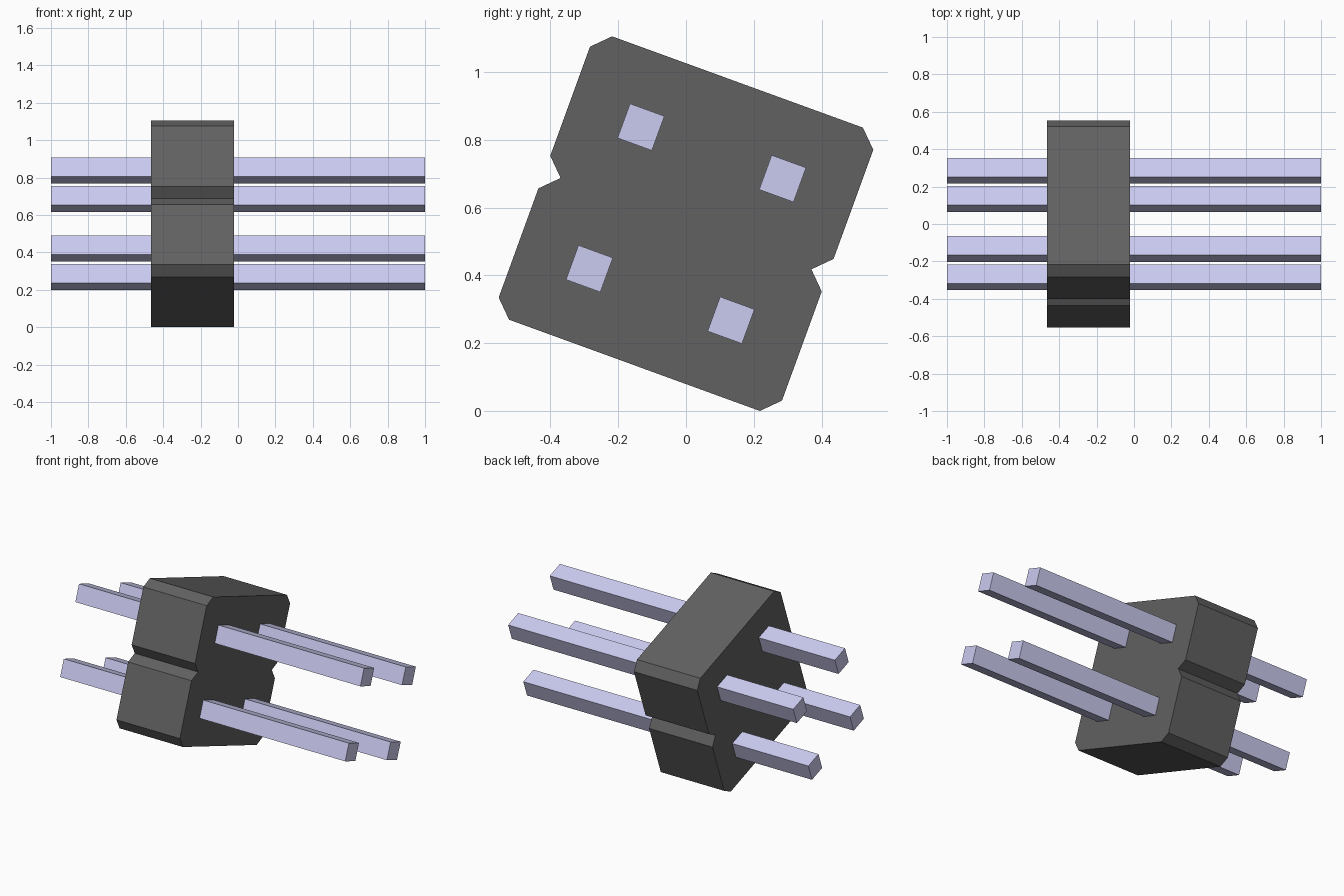
import bpy, bmesh
from math import radians
from mathutils import Matrix

if "Cube" in bpy.data.objects:
    bpy.data.objects.remove(bpy.data.objects["Cube"])

TILT = Matrix.Translation((0, 0, 0.5525)) @ Matrix.Rotation(radians(-20), 4, 'X')


def material(name, colour):
    mat = bpy.data.materials.new(name)
    mat.diffuse_color = colour
    mat.use_nodes = True
    mat.node_tree.nodes["Principled BSDF"].inputs["Base Color"].default_value = mat.diffuse_color
    return mat


def prism(name, profile, x0, x1, mat):
    """Extrude a (y, z) profile along x, then tilt the result."""
    bm = bmesh.new()
    face = bm.faces.new([bm.verts.new((x0, y, z)) for y, z in profile])
    out = bmesh.ops.extrude_face_region(bm, geom=[face])
    moved = [g for g in out["geom"] if isinstance(g, bmesh.types.BMVert)]
    bmesh.ops.translate(bm, verts=moved, vec=(x1 - x0, 0, 0))
    bmesh.ops.recalc_face_normals(bm, faces=bm.faces)
    bm.transform(TILT)
    mesh = bpy.data.meshes.new(name)
    bm.to_mesh(mesh)
    bm.free()
    mesh.materials.append(mat)
    obj = bpy.data.objects.new(name, mesh)
    bpy.context.collection.objects.link(obj)
    return obj


plastic = material("dark_plastic", (0.12, 0.12, 0.12, 1))
metal = material("pin_metal", (0.6, 0.6, 0.88, 1))

# Housing: chamfered square block with a V notch in each side
H, C = 0.4445, 0.051
half = [(-H + C, H), (-H, H - C), (-H, C), (-H + C, 0),
        (-H, -C), (-H, -H + C), (-H + C, -H)]
prism("housing", half + [(-y, -z) for y, z in half], -0.466, -0.0215, plastic)

# Pins: two by two square bars running through the housing
P, R = 0.2222, 0.054
for row, v in (("upper", P), ("lower", -P)):
    for side, u in (("left", -P), ("right", P)):
        prism(f"pin_{row}_{side}",
              [(u - R, v - R), (u + R, v - R), (u + R, v + R), (u - R, v + R)],
              -1, 1, metal)
